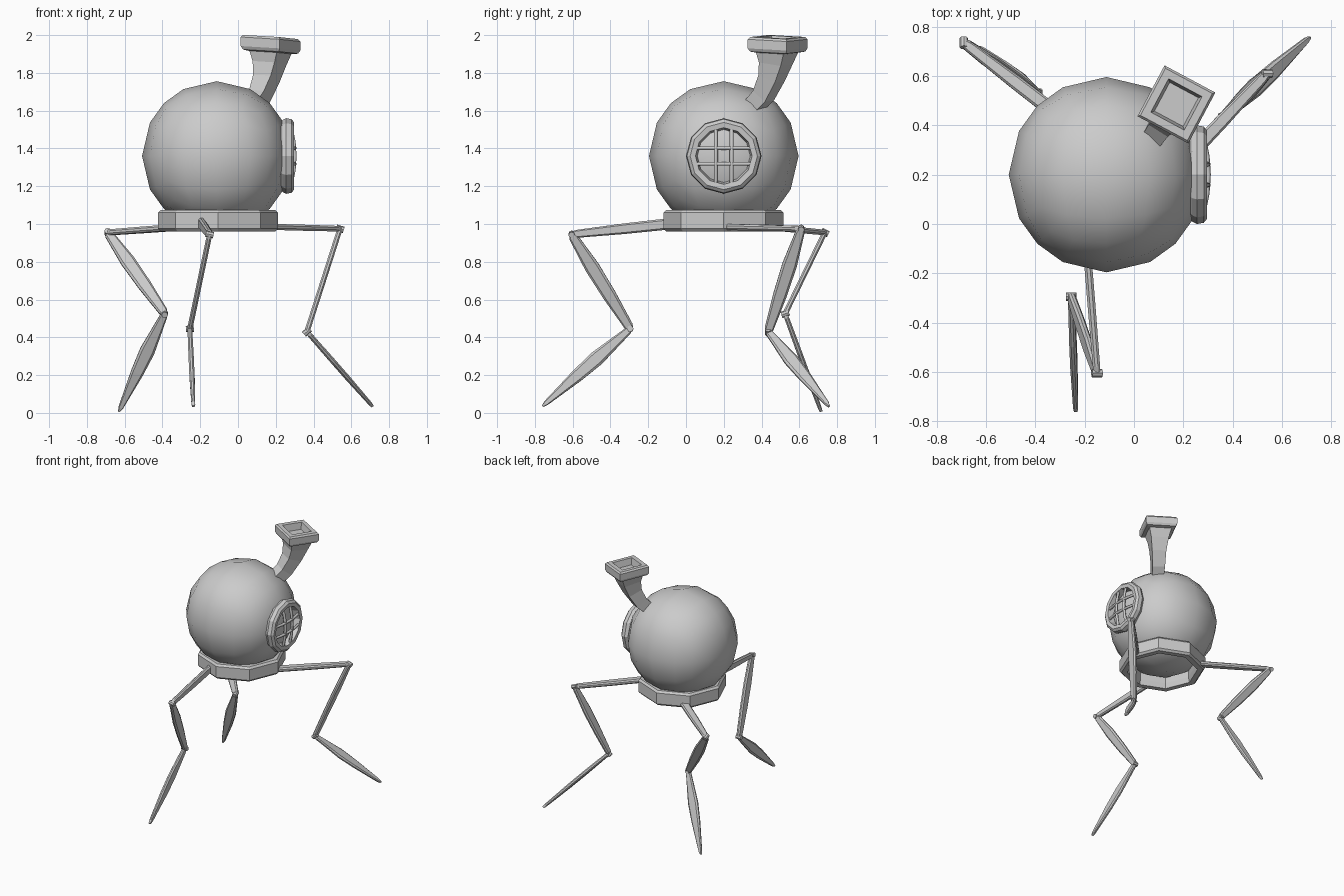
import bpy, bmesh, math
from mathutils import Vector

if "Cube" in bpy.data.objects:
    bpy.data.objects.remove(bpy.data.objects["Cube"])

V = Vector
BODY = V((-0.112, 0.2, 1.36))


def make_object(name, bm, smooth=False):
    bmesh.ops.recalc_face_normals(bm, faces=bm.faces)
    for f in bm.faces:
        f.smooth = smooth
    mesh = bpy.data.meshes.new(name)
    bm.to_mesh(mesh)
    bm.free()
    ob = bpy.data.objects.new(name, mesh)
    bpy.context.collection.objects.link(ob)
    return ob


def loft(name, loops, caps=True, ring=False):
    """Skin a list of equal-length point loops; ring joins last to first."""
    bm = bmesh.new()
    rows = [[bm.verts.new(p) for p in loop] for loop in loops]
    n = len(rows[0])
    pairs = list(zip(rows, rows[1:])) + ([(rows[-1], rows[0])] if ring else [])
    for a, b in pairs:
        for i in range(n):
            j = (i + 1) % n
            bm.faces.new((a[i], a[j], b[j], b[i]))
    if caps and not ring:
        bm.faces.new(rows[0])
        bm.faces.new(rows[-1])
    return make_object(name, bm)


def circle(center, axis, r, h, sides):
    """Loop of points around the z or x axis at offset h along it."""
    pts = []
    for i in range(sides):
        a = 2 * math.pi * i / sides
        c, s = r * math.cos(a), r * math.sin(a)
        pts.append(center + (V((c, s, h)) if axis == 'z' else V((h, c, s))))
    return pts


# round body: cube projected on a sphere, four faces per edge
bm = bmesh.new()
bmesh.ops.create_cube(bm, size=2)
bmesh.ops.subdivide_edges(bm, edges=bm.edges[:], cuts=3, use_grid_fill=True)
for v in bm.verts:
    v.co = BODY + v.co.normalized() * 0.396
make_object("body", bm, smooth=True)

# octagonal collar under the body
collar = [(0.25, 1.0), (0.26, 0.96), (0.302, 0.96), (0.317, 0.975),
          (0.317, 1.06), (0.303, 1.075), (0.25, 1.075)]
loft("collar", [circle(V((-0.106, 0.198, 0)), 'z', r, z, 8) for r, z in collar],
     ring=True)

# porthole rim on the right side
WIN = V((0, 0.2, 1.36))
rim = [(0.21, 0.15), (0.235, 0.19), (0.255, 0.2), (0.283, 0.195),
       (0.297, 0.178), (0.294, 0.15), (0.25, 0.14)]
loft("porthole_rim", [circle(WIN, 'x', r, x, 12) for x, r in rim], ring=True)

# bulging porthole grille
grille = bpy.data.curves.new("porthole_grille", 'CURVE')
grille.dimensions = '3D'
grille.bevel_depth = 0.0105
grille.bevel_resolution = 1
grille.use_fill_caps = True
for vertical in (True, False):
    for off in (-0.042, 0.042):
        sp = grille.splines.new('POLY')
        sp.points.add(4)
        for k, p in enumerate(sp.points):
            t = (k - 2) / 2 * 0.148
            x = 0.301 - 0.9 * t * t
            d = V((x, off, t)) if vertical else V((x, t, off))
            p.co = (*(WIN + d), 1)
bpy.context.collection.objects.link(bpy.data.objects.new("porthole_grille", grille))


def square(center, normal, half):
    n = V(normal).normalized()
    a = math.radians(-28)
    u = V((math.cos(a), math.sin(a), 0))
    u = (u - n * u.dot(n)).normalized()
    w = n.cross(u)
    return [V(center) + (u * i + w * j) * half
            for i, j in ((-1, -1), (1, -1), (1, 1), (-1, 1))]


# curved, flaring funnel neck
TOP = (0.07, 0.02, 1)
neck = [((0.07, 0.345, 1.61), (0.5, 0.6, 0.7), 0.042),
        ((0.115, 0.41, 1.68), (0.4, 0.5, 0.8), 0.046),
        ((0.15, 0.452, 1.77), (0.22, 0.3, 1), 0.053),
        ((0.166, 0.475, 1.85), (0.12, 0.1, 1), 0.066),
        ((0.172, 0.483, 1.92), TOP, 0.086)]
loft("funnel_neck", [square(*s) for s in neck])

# hollow square mouth of the funnel
mouth = [(1.908, 0.086), (1.913, 0.108), (1.93, 0.117), (1.978, 0.117),
         (1.99, 0.108), (1.99, 0.077), (1.94, 0.066)]
loft("funnel_mouth", [square((0.172, 0.485, z), TOP, h) for z, h in mouth])


def blade(name, p, q, hint, profile, thick):
    """Flat bar from p to q; profile gives (position, half width)."""
    p, q = V(p), V(q)
    d = (q - p).normalized()
    w = V(hint)
    w = (w - d * w.dot(d)).normalized()
    n = d.cross(w)
    loops = []
    for t, h in profile:
        c = p.lerp(q, t)
        k = thick * min(1, 0.4 + h / 0.04)
        loops.append([c + w * (h * a) + n * (k * b) for a, b in
                      ((-1, -.4), (-.7, -1), (.7, -1), (1, -.4),
                       (1, .4), (.7, 1), (-.7, 1), (-1, .4))])
    loft(name, loops)
    return n


def joint(name, p, n, r=0.017, half=0.021):
    bm = bmesh.new()
    bmesh.ops.create_cone(bm, cap_ends=True, segments=8, radius1=r, radius2=r,
                          depth=half * 2)
    ob = make_object(name, bm)
    ob.location = p
    ob.rotation_mode = 'QUATERNION'
    ob.rotation_quaternion = n.to_track_quat('Z', 'Y')


HIP = [(0, 0.03), (0.5, 0.028), (0.95, 0.021), (1, 0.014)]
SHIN = [(0, 0.016), (0.03, 0.024), (0.35, 0.039), (0.65, 0.036), (0.97, 0.024), (1, 0.017)]
FOOT = [(0, 0.013), (0.03, 0.02), (0.38, 0.04), (0.6, 0.034), (0.96, 0.013), (1, 0.005)]
X, Y, Z = (1, 0, 0), (0, 1, 0), (0, 0, 1)

# each leg: four joint points, then width directions of its three segments
legs = {
    "front_leg": ([(-0.195, -0.05, 1.005), (-0.15, -0.605, 0.945),
                   (-0.255, -0.295, 0.445), (-0.236, -0.76, 0.035)], (Z, Y, Y)),
    "right_leg": ([(0.17, 0.22, 0.985), (0.54, 0.61, 0.975),
                   (0.365, 0.435, 0.43), (0.712, 0.757, 0.035)], (Y, Y, Y)),
    "left_leg": ([(-0.28, 0.42, 0.985), (-0.69, 0.735, 0.955),
                  (-0.388, 0.525, 0.525), (-0.63, 0.715, 0.008)], (X, X, X)),
}
for name, (pts, hints) in legs.items():
    blade(name + "_upper", pts[0], pts[1], hints[0], HIP, 0.016)
    n1 = blade(name + "_middle", pts[1], pts[2], hints[1], SHIN, 0.014)
    n2 = blade(name + "_lower", pts[2], pts[3], hints[2], FOOT, 0.014)
    joint(name + "_knee", pts[1], n1)
    joint(name + "_ankle", pts[2], n2)
